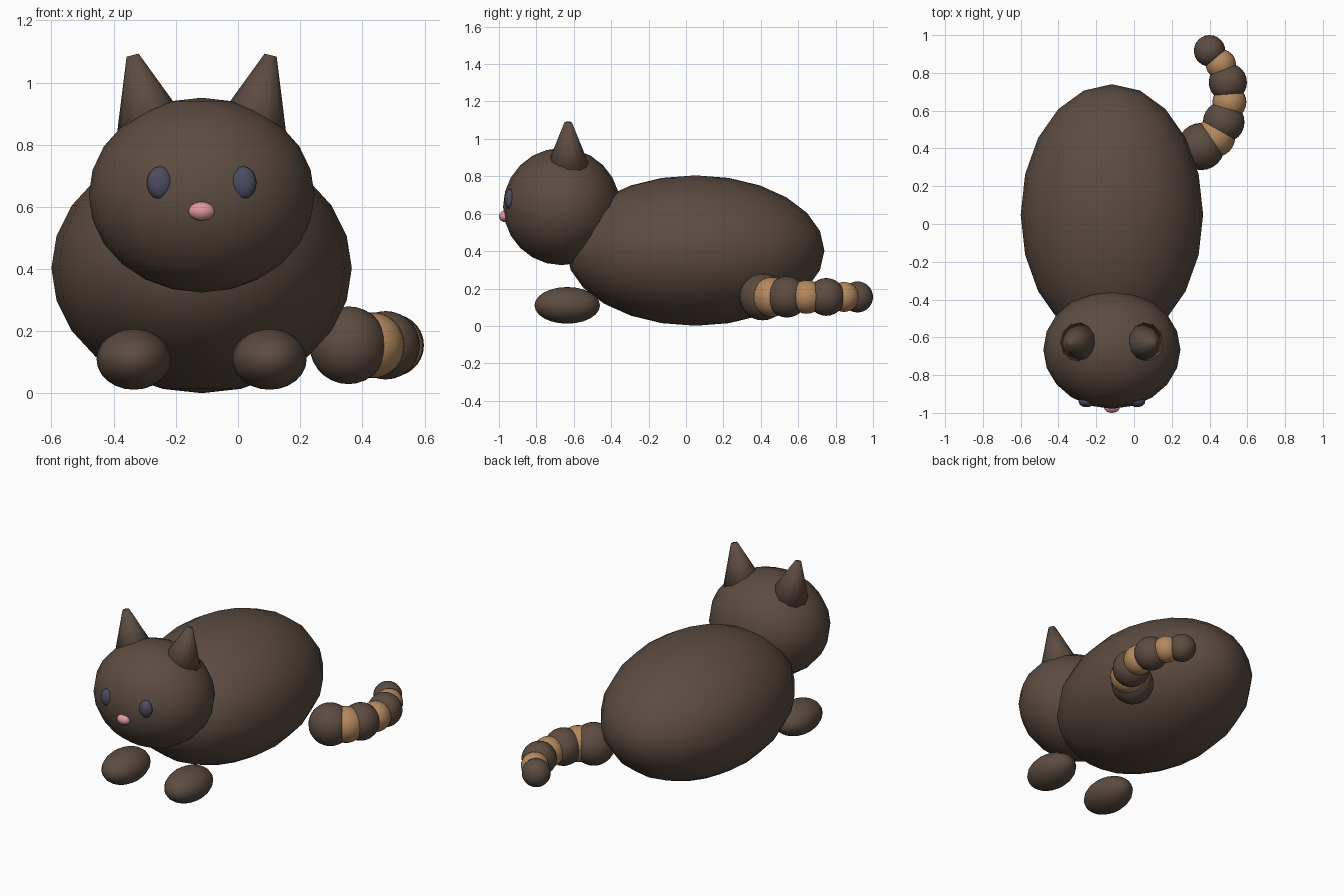
import bpy
from math import radians, sin, cos

cube = bpy.data.objects.get("Cube")
if cube:
    bpy.data.objects.remove(cube, do_unlink=True)

MID = -0.117  # the animal's own mirror plane


def material(name, rgb):
    mat = bpy.data.materials.new(name)
    mat.use_nodes = True
    mat.diffuse_color = (*rgb, 1)
    mat.node_tree.nodes["Principled BSDF"].inputs["Base Color"].default_value = (*rgb, 1)
    return mat


brown = material("dark brown fur", (0.107, 0.072, 0.052))
tan = material("tan fur", (0.46, 0.25, 0.115))
pink = material("pink nose", (0.74, 0.31, 0.36))
slate = material("slate eyes", (0.072, 0.072, 0.118))


def finish(name, mat):
    obj = bpy.context.object
    obj.name = name
    obj.data.name = name
    obj.data.materials.append(mat)
    bpy.ops.object.shade_smooth()
    return obj


def ellipsoid(name, loc, radii, mat, segments=20, rings=12):
    bpy.ops.mesh.primitive_uv_sphere_add(segments=segments, ring_count=rings,
                                         radius=1, location=loc)
    bpy.context.object.scale = radii
    return finish(name, mat)


# Body, head and nose
ellipsoid("body", (MID, 0.05, 0.403), (0.483, 0.69, 0.402), brown)
ellipsoid("head", (MID, -0.665, 0.638), (0.363, 0.313, 0.313), brown)
ellipsoid("nose", (MID, -0.97, 0.586), (0.042, 0.03, 0.03), pink)

# Paired parts
for side, s in (("left", 1), ("right", -1)):
    ellipsoid(side + "_paw", (MID + s * 0.218, -0.635, 0.11), (0.12, 0.175, 0.098), brown)
    ellipsoid(side + "_eye", (MID + s * 0.134, -0.94, 0.677), (0.042, 0.03, 0.053), slate)

    # Blunt cone leaning outwards, its base sunk in the head
    tilt, height = radians(14.4), 0.30
    middle = (MID + s * (0.222 - sin(tilt) * height / 2), -0.63,
              1.088 - cos(tilt) * height / 2)
    bpy.ops.mesh.primitive_cone_add(vertices=12, radius1=0.138, radius2=0.02, depth=height,
                                    location=middle, rotation=(0, s * tilt, 0))
    finish(side + "_ear", brown)

# Curled tail of overlapping balls, alternating colours: x, y, radius
tail = [(0.355, 0.41, 0.125), (0.43, 0.46, 0.106), (0.475, 0.54, 0.11),
        (0.505, 0.645, 0.09), (0.497, 0.75, 0.101), (0.46, 0.845, 0.08),
        (0.40, 0.917, 0.083)]
for i, (x, y, r) in enumerate(tail):
    kind, mat = (("band", tan) if i % 2 else ("ball", brown))
    ellipsoid(f"tail_{kind}_{i + 1}", (x, y, 0.155), (r, r, r), mat, 24, 14)
